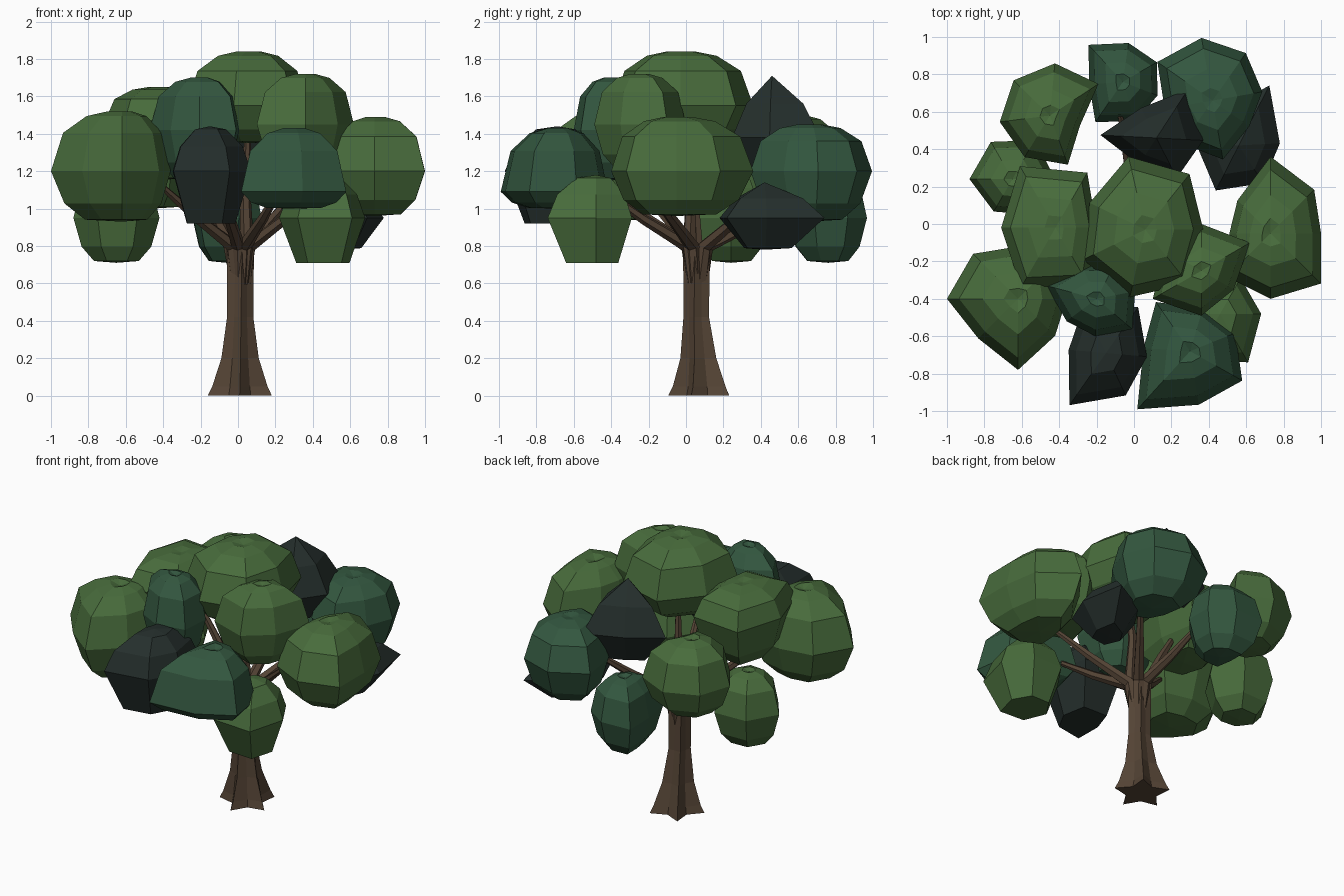
import bpy
from math import sin, cos, pi, radians
from mathutils import Vector

if "Cube" in bpy.data.objects:
    bpy.data.objects.remove(bpy.data.objects["Cube"])


def material(name, rgb):
    m = bpy.data.materials.new(name)
    m.diffuse_color = (*rgb, 1)
    m.use_nodes = True
    m.node_tree.nodes["Principled BSDF"].inputs["Base Color"].default_value = m.diffuse_color
    return m


LIGHT = material("light_leaf", (0.065, 0.15, 0.045))
TEAL = material("teal_leaf", (0.033, 0.095, 0.05))
DARK = material("dark_leaf", (0.018, 0.028, 0.025))
BARK = material("bark", (0.09, 0.058, 0.036))


def loft(name, rings, mat, bottom=None, top=None):
    """Skin equal-length rings; end either in a pole point or a flat cap."""
    n = len(rings[0])
    verts = [v for ring in rings for v in ring]
    faces = [(k * n + i, k * n + (i + 1) % n, (k + 1) * n + (i + 1) % n, (k + 1) * n + i)
             for k in range(len(rings) - 1) for i in range(n)]
    last = (len(rings) - 1) * n
    if bottom is None:
        faces.append(tuple(reversed(range(n))))
    else:
        verts.append(bottom)
        faces += [((i + 1) % n, i, len(verts) - 1) for i in range(n)]
    if top is None:
        faces.append(tuple(range(last, last + n)))
    else:
        verts.append(top)
        faces += [(last + i, last + (i + 1) % n, len(verts) - 1) for i in range(n)]
    mesh = bpy.data.meshes.new(name)
    mesh.from_pydata([tuple(v) for v in verts], [], faces)
    mesh.materials.append(mat)
    obj = bpy.data.objects.new(name, mesh)
    bpy.context.collection.objects.link(obj)
    return obj


# Side profiles of a leaf clump: (radius factor, height factor from the widest ring)
ROUND = [(0.52, -0.96), (0.81, -0.64), (1, 0), (0.83, 0.64), (0.5, 0.92), (0.2, 1)]
FACETED = [(0.62, -1), (1, 0), (0.8, 0.55), (0.4, 0.93)]
POINTED = [(0.45, -0.95), (1, 0), (0.64, 0.55)]


def clump(name, mat, centre, heights, start, radii, profile=ROUND):
    """Low-poly leaf clump: an uneven polygon outline swept through a profile."""
    cx, cy = centre
    low, mid, high = heights
    n = len(radii)
    z = lambda f: mid + f * ((high - mid) if f > 0 else (mid - low))
    rings = [[(cx + r * f * cos(radians(start) + 2 * pi * i / n),
               cy + r * f * sin(radians(start) + 2 * pi * i / n), z(h))
              for i, r in enumerate(radii)] for f, h in profile]
    tip = 0.94 if profile is ROUND else 1
    loft(name, rings, mat, (cx, cy, low), (cx, cy, z(tip)))


# Crown
clump("crown_top", LIGHT, (.06, -.03), (1.35, 1.55, 1.84), 0, [.31, .38, .40, .33, .37, .37, .37])
clump("crown_left", LIGHT, (-.42, -.02), (1.15, 1.47, 1.65), 0, [.22, .34, .38, .29, .37, .35])
clump("crown_front_right", LIGHT, (.36, -.25), (1.2, 1.45, 1.72), 30, [.30, .25, .22, .30, .24, .20])
clump("crown_front", TEAL, (-.2, -.4), (1.15, 1.42, 1.70), 11, [.21, .20, .20, .28, .20, .20, .25])
clump("crown_back", DARK, (.12, .46), (1.17, 1.38, 1.71), 57, [.31, .18, .30, .17, .24, .25], POINTED)

# Middle tier
clump("left_clump", LIGHT, (-.62, -.4), (.93, 1.2, 1.52), 0,
      [.26, .32, .28, .34, .38, .30, .38, .28])
clump("back_left_clump", LIGHT, (-.45, .58), (1.0, 1.22, 1.5), 33,
      [.31, .28, .27, .27, .26, .28, .17])
clump("back_right_clump", TEAL, (.42, .66), (.93, 1.2, 1.45), 10,
      [.27, .31, .34, .36, .26, .28, .32, .24])
clump("right_clump", LIGHT, (.73, -.05), (.96, 1.2, 1.49), 0,
      [.27, .33, .41, .25, .22, .33, .35, .38])
clump("front_right_clump", TEAL, (.3, -.68), (1.0, 1.09, 1.43), 22,
      [.26, .24, .32, .25, .42, .29, .32])
clump("front_clump", DARK, (-.15, -.69), (.92, 1.2, 1.44), 55,
      [.30, .28, .20, .34, .25, .22], FACETED)

# Low tier
clump("low_left_clump", LIGHT, (-.65, .24), (.71, .95, 1.2), 0,
      [.23, .24, .23, .23, .20, .22])
clump("low_back_clump", TEAL, (-.06, .76), (.71, .95, 1.2), 30,
      [.21, .21, .27, .18, .26, .22, .20])
clump("low_right_clump", LIGHT, (.46, -.48), (.71, .95, 1.18), 0,
      [.22, .22, .22, .24, .28, .30], FACETED)
clump("low_back_right_clump", DARK, (.56, .42), (.78, .95, 1.14), 3,
      [.22, .36, .20, .22, .27, .24], POINTED)

# Trunk: five flared root lobes easing into a grooved stem
trunk_rings = []
for z, lobe, groove, y in [(0, .18, .10, .085), (.05, .155, .09, .085), (.2, .105, .072, .075),
                           (.42, .074, .058, .06), (.65, .075, .055, .06), (.8, .078, .05, .06)]:
    trunk_rings.append([(.01 + r * cos(a), y + r * sin(a), z)
                        for i in range(10)
                        for r, a in [((lobe, groove)[i % 2], 2 * pi * i / 10 - 0.32 + z * 0.2)]])
loft("trunk", trunk_rings, BARK)


def branch(name, end, radius=.042, sides=6):
    """Tapered limb leaving the trunk steeply and bending out to a clump."""
    end = Vector(end)
    base = Vector((.015, .06, .6))
    out = Vector((end.x - base.x, end.y - base.y, 0)).normalized()
    path = [base + out * .02, Vector((.015, .06, .8)) + out * .055,
            base.lerp(end, .5) + Vector((0, 0, .07)), end]
    rings = []
    for k, p in enumerate(path):
        d = (path[min(k + 1, 3)] - path[max(k - 1, 0)]).normalized()
        u = d.cross(Vector((-out.y, out.x, 0))).normalized()
        v = d.cross(u)
        r = radius * (.9, .9, .65, .3)[k]
        rings.append([p + r * (cos(2 * pi * i / sides) * u + sin(2 * pi * i / sides) * v)
                      for i in range(sides)])
    loft(name, rings, BARK)


# Limbs reaching into the clumps
for name, end in [("left", (-.5, -.3, 1.2)), ("back", (-.08, .62, 1.08)),
                  ("back_right", (.4, .55, 1.2)), ("right", (.55, -.25, 1.2)),
                  ("front_right", (.25, -.52, 1.15)), ("front", (-.12, -.55, 1.2)),
                  ("top", (.06, 0, 1.5)), ("crown_left", (-.38, .02, 1.4))]:
    branch(name + "_branch", end)
